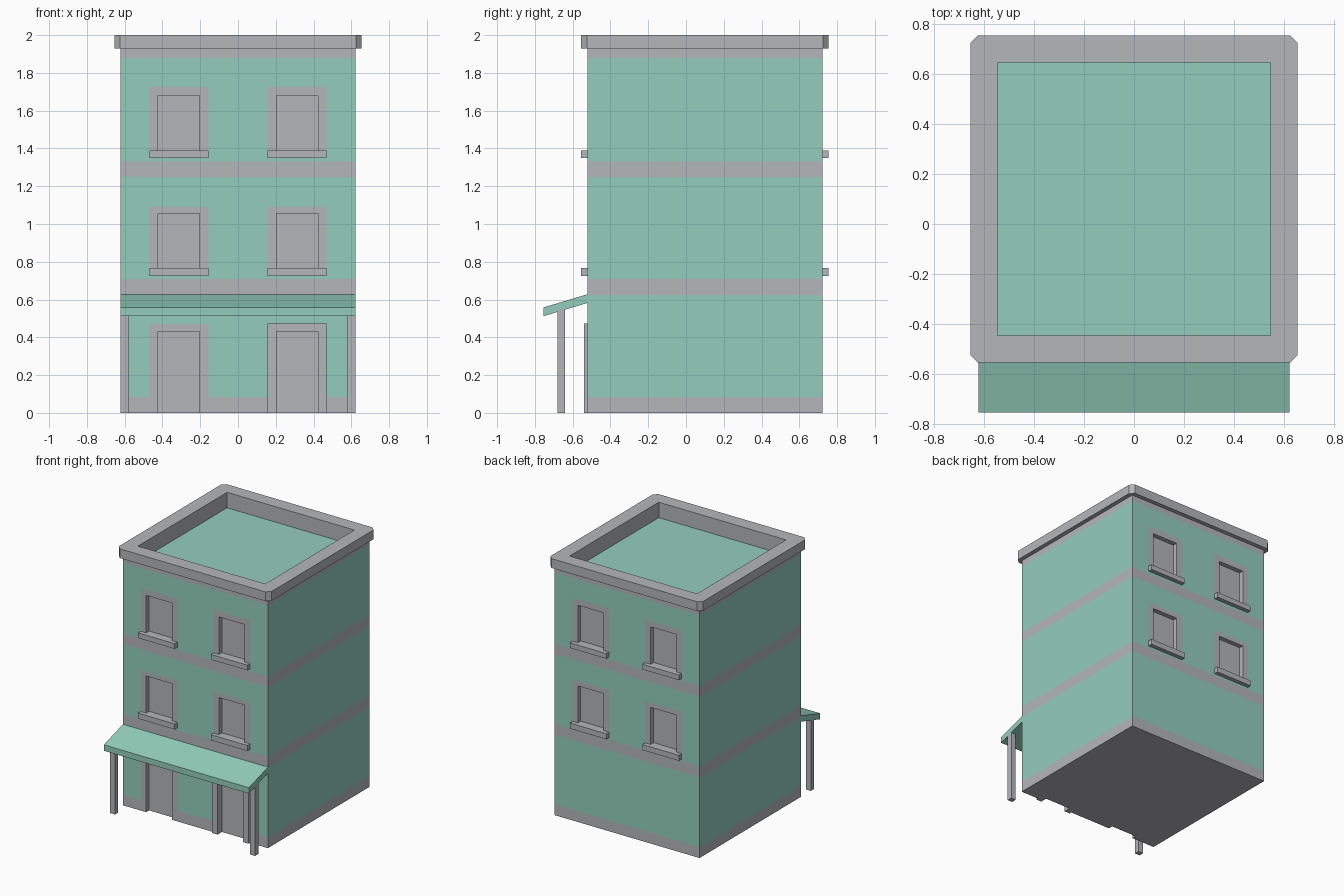
import bpy, bmesh

if "Cube" in bpy.data.objects:
    bpy.data.objects.remove(bpy.data.objects["Cube"])

W, CY = 0.622, 0.1                 # half width of the body, centre of its depth
F, B = CY - W, CY + W              # front and back wall planes
DEPTH = 0.036                      # window and door recess


def material(name, rgb):
    m = bpy.data.materials.new(name)
    m.diffuse_color = (*rgb, 1)
    m.use_nodes = True
    m.node_tree.nodes["Principled BSDF"].inputs["Base Color"].default_value = m.diffuse_color
    return m


MATS = [material("mint green", (0.296, 0.617, 0.503)),
        material("trim grey", (0.460, 0.470, 0.492))]
GREEN, GREY = 0, 1


class Part:
    """Collects faces given as point lists, sharing equal points."""
    def __init__(self, name):
        self.name, self.bm, self.seen = name, bmesh.new(), {}

    def vert(self, p):
        key = tuple(round(c, 4) for c in p)
        if key not in self.seen:
            self.seen[key] = self.bm.verts.new(key)
        return self.seen[key]

    def face(self, pts, mat):
        vs = list(dict.fromkeys(self.vert(p) for p in pts))
        if len(vs) > 2:
            self.bm.faces.new(vs).material_index = mat

    def finish(self):
        bmesh.ops.recalc_face_normals(self.bm, faces=self.bm.faces[:])
        me = bpy.data.meshes.new(self.name)
        self.bm.to_mesh(me)
        self.bm.free()
        for m in MATS:
            me.materials.append(m)
        ob = bpy.data.objects.new(self.name, me)
        bpy.context.collection.objects.link(ob)


def prism(name, profile, axis, a, b, mat):
    """Extrudes a 2D profile along an axis (0 = x, 1 = y) from a to b."""
    part = Part(name)

    def at(p, t):
        return (t, p[0], p[1]) if axis == 0 else (p[0], t, p[1])
    part.face([at(p, a) for p in profile], mat)
    part.face([at(p, b) for p in profile], mat)
    for p, q in zip(profile, profile[1:] + profile[:1]):
        part.face([at(p, a), at(q, a), at(q, b), at(p, b)], mat)
    part.finish()


def box(name, x0, x1, y0, y1, z0, z1, mat):
    prism(name, [(x0, z0), (x1, z0), (x1, z1), (x0, z1)], 1, y0, y1, mat)


# Layout of bands, openings and painted surrounds
BANDS = [(0, 0.083), (0.625, 0.708), (1.25, 1.33)]
IN, OUT = (0.2025, 0.4225), (0.155, 0.468)      # opening and surround, |x|
DOOR = (0, 0.43, 0, 0.47)                       # opening z, surround z
WINDOWS = [(0.768, 1.055, 0.725, 1.09), (1.39, 1.68, 1.35, 1.725)]
ROOF = 1.88
half = [IN[0], IN[1], OUT[0], OUT[1], W]
XS = sorted(half + [-x for x in half])
ZS = sorted({z for b in BANDS for z in b} | {z for w in WINDOWS + [DOOR] for z in w} | {ROOF})


def inside(v, lo, hi):
    return lo < v < hi


def band_mat(z):
    return GREY if any(inside(z, *b) for b in BANDS) else GREEN


# Body: gridded front and back walls with recessed openings
body = Part("building_body")
for y, inward, openings in ((F, DEPTH, WINDOWS + [DOOR]), (B, -DEPTH, WINDOWS)):
    r = y + inward
    for x0, x1 in zip(XS, XS[1:]):
        ax = abs(x0 + x1) / 2
        for z0, z1 in zip(ZS, ZS[1:]):
            zc = (z0 + z1) / 2
            hole = inside(ax, *IN) and any(inside(zc, o[0], o[1]) for o in openings)
            trim = inside(ax, *OUT) and any(inside(zc, o[2], o[3]) for o in openings)
            d = r if hole else y
            body.face([(x0, d, z0), (x1, d, z0), (x1, d, z1), (x0, d, z1)],
                      GREY if trim else band_mat(zc))
            if hole:      # reveals
                for x in (x0, x1):
                    body.face([(x, y, z0), (x, r, z0), (x, r, z1), (x, y, z1)], GREY)
                for z in (z0, z1):
                    if z > 0 and any(z in o[:2] for o in openings):
                        body.face([(x0, y, z), (x1, y, z), (x1, r, z), (x0, r, z)], GREY)
# Body: banded side walls
for x in (-W, W):
    for z0, z1 in zip(ZS, ZS[1:]):
        body.face([(x, F, z0), (x, B, z0), (x, B, z1), (x, F, z1)], band_mat((z0 + z1) / 2))
# Body: underside notched at the doors, and roof deck
front = []
for x in XS:
    edge = [(x, F, 0)]
    if abs(x) in IN:
        edge.append((x, F + DEPTH, 0))
        if x in (-IN[0], IN[1]):
            edge.reverse()
    front += edge
body.face(front + [(x, B, 0) for x in reversed(XS)], GREY)
body.face([(x, F, ROOF) for x in XS] + [(x, B, ROOF) for x in reversed(XS)], GREEN)
body.finish()


# Parapet with chamfered crown, as a closed band of loops
def ring(h, c, z):
    k = h - c
    pts = [(-k, -h), (k, -h), (h, -k), (h, k), (k, h), (-k, h), (-h, k), (-h, -k)]
    return [(x, y + CY, z) for x, y in pts]


parapet = Part("parapet")
loops = [ring(W, 0, ROOF), ring(W, 0, 1.928), ring(0.655, 0.03, 1.928),
         ring(0.655, 0.03, 2.0), ring(0.546, 0, 2.0), ring(0.546, 0, ROOF)]
for a, b in zip(loops, loops[1:]):
    for i in range(8):
        j = (i + 1) % 8
        parapet.face([a[i], a[j], b[j], b[i]], GREY)
parapet.finish()

# Window sills, front and back
for s, side in ((-1, "left"), (1, "right")):
    x0, x1 = sorted((s * OUT[0], s * OUT[1]))
    for n, w in enumerate(WINDOWS):
        box(f"front_sill_{side}_{n + 1}", x0, x1, F - 0.033, F, w[2], w[0], GREY)
        box(f"back_sill_{side}_{n + 1}", x0, x1, B, B + 0.033, w[2], w[0], GREY)
    # Awning posts
    x0, x1 = sorted((s * 0.58, s * W))
    box(f"awning_post_{side}", x0, x1, -0.68, -0.64, 0, 0.552, GREY)

# Raised surround of the right door
prism("door_frame", [(OUT[0], 0), (IN[0], 0), (IN[0], 0.43), (IN[1], 0.43),
                     (IN[1], 0), (OUT[1], 0), (OUT[1], 0.472), (OUT[0], 0.472)],
      1, F - 0.018, F, GREY)

# Sloping awning
prism("awning", [(F, 0.628), (-0.755, 0.558), (-0.755, 0.512), (F, 0.582)], 0, -W, W, GREEN)
